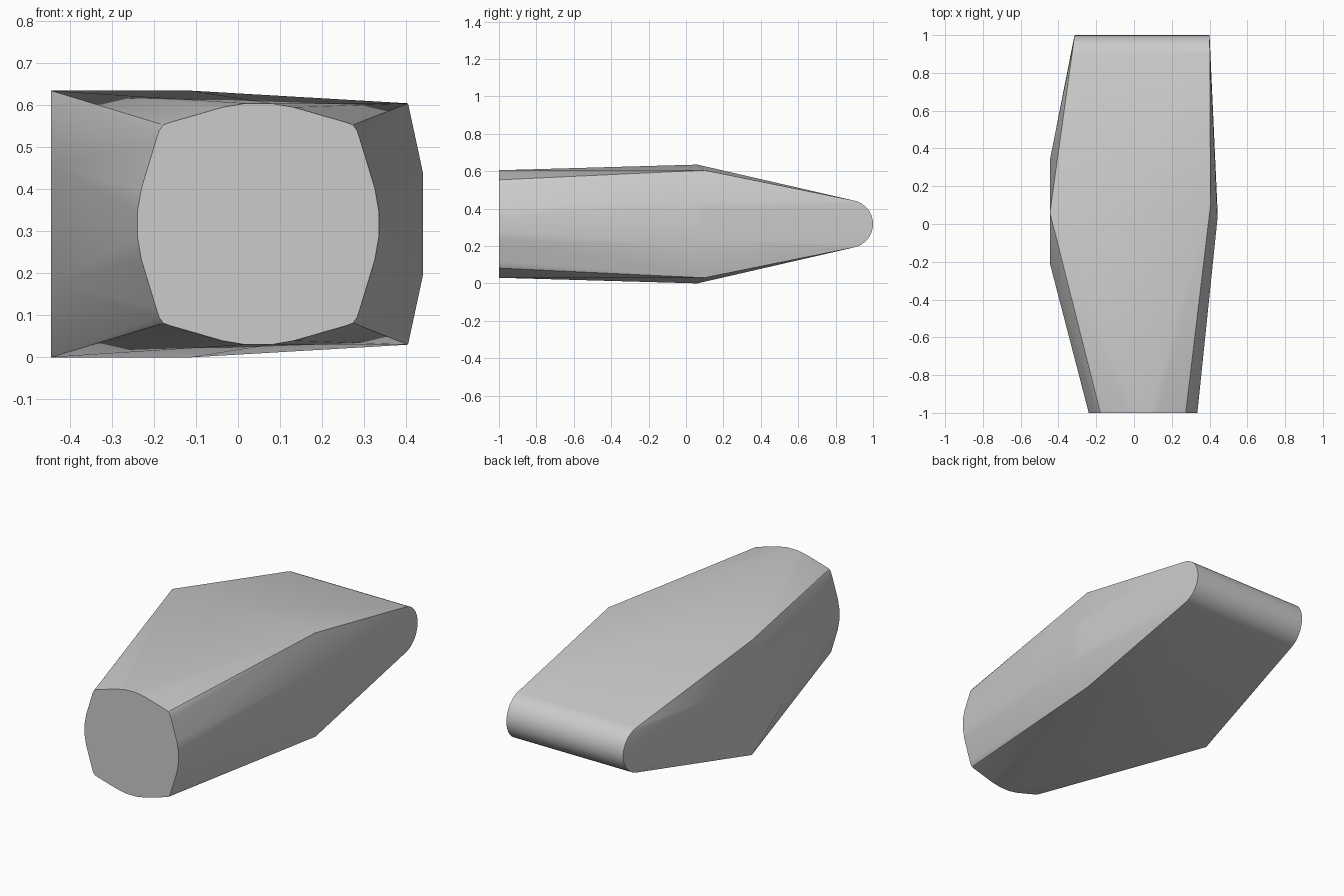
import bpy, bmesh, math

old = bpy.data.objects.get("Cube")
if old:
    bpy.data.objects.remove(old, do_unlink=True)

MID_Z = 0.3175

grey = bpy.data.materials.new("light_grey")
grey.use_nodes = True
colour = (0.6, 0.6, 0.6, 1)
grey.diffuse_color = colour
grey.node_tree.nodes["Principled BSDF"].inputs["Base Color"].default_value = colour

bm = bmesh.new()


def add_pair(x, y, rise):
    """Add a point above the middle plane and its mirror below."""
    for side in (1, -1):
        bm.verts.new((x, y, MID_Z + side * rise))


# Flat front end: a square with bulging sides and small rounded corners
quarter = [(0.03, 0.2875), (0.085, 0.278), (0.21, 0.242), (0.226, 0.236),
           (0.236, 0.222), (0.243, 0.2), (0.278, 0.085), (0.2875, 0.03)]
for x, z in quarter:
    for side in (1, -1):
        add_pair(0.048 + side * x, -1, z)

# Widest section: flat facet on one flank, bulged flank on the other
middle = [(-0.445, 0.06, 0.3175), (-0.11, 0.06, 0.3175),
          (-0.445, -0.21, 0.14), (-0.445, 0.34, 0.12),
          (0.405, 0.1, 0.2875), (0.441, 0.02, 0.12), (0.441, 0.1, 0.08)]
for point in middle:
    add_pair(*point)

# Rounded back edge between its two slightly tapering ends
RADIUS, STEPS = 0.128, 16
for i in range(STEPS + 1):
    angle = math.radians(-78 + 156 * i / STEPS)
    y = 1 - RADIUS + RADIUS * math.cos(angle)
    z = MID_Z + RADIUS * math.sin(angle)
    bm.verts.new((-0.315 - (1 - y) * 0.13, y, z))
    bm.verts.new((0.4 + (1 - y) * 0.015, y, z))

# Skin the sections and merge flat areas
hull = bmesh.ops.convex_hull(bm, input=bm.verts)
unused = {g for g in hull["geom_interior"] + hull["geom_unused"]
          if isinstance(g, bmesh.types.BMVert)}
bmesh.ops.delete(bm, geom=list(unused), context="VERTS")
bmesh.ops.dissolve_limit(bm, angle_limit=math.radians(0.5),
                         verts=bm.verts, edges=bm.edges)
bmesh.ops.recalc_face_normals(bm, faces=bm.faces)

mesh = bpy.data.meshes.new("wedge_body")
bm.to_mesh(mesh)
bm.free()
mesh.materials.append(grey)
body = bpy.data.objects.new("wedge_body", mesh)
bpy.context.collection.objects.link(body)

# Soft shading that keeps the strong edges crisp
bpy.context.view_layer.objects.active = body
body.select_set(True)
bpy.ops.object.shade_smooth_by_angle(angle=math.radians(25))
weighted = body.modifiers.new("weighted_normals", "WEIGHTED_NORMAL")
weighted.keep_sharp = True
